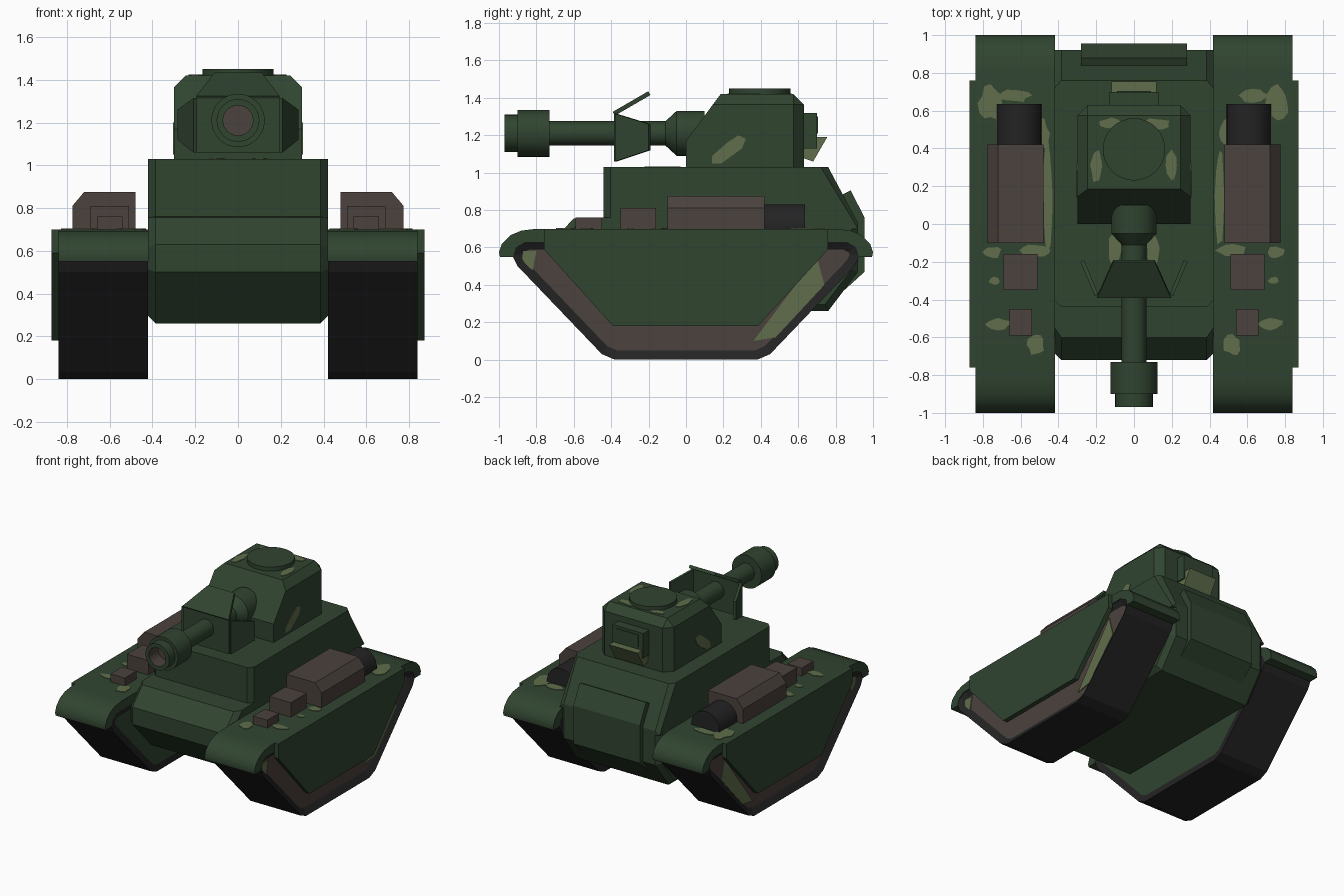
import bpy, bmesh, math, random
from mathutils import Vector

if "Cube" in bpy.data.objects:
    bpy.data.objects.remove(bpy.data.objects["Cube"])

random.seed(4)


def material(name, rgb):
    m = bpy.data.materials.new(name)
    m.diffuse_color = (*rgb, 1)
    m.use_nodes = True
    m.node_tree.nodes["Principled BSDF"].inputs["Base Color"].default_value = m.diffuse_color
    return m


GREEN = material("dark green", (0.030, 0.058, 0.030))
OLIVE = material("olive", (0.115, 0.155, 0.070))
BROWN = material("brown", (0.070, 0.054, 0.047))
BLACK = material("black", (0.018, 0.017, 0.018))


def finish(bm, name, mats, smooth=False):
    bmesh.ops.recalc_face_normals(bm, faces=bm.faces)
    me = bpy.data.meshes.new(name)
    bm.to_mesh(me)
    bm.free()
    for m in mats:
        me.materials.append(m)
    if smooth:
        me.shade_smooth()
        me.set_sharp_from_angle(angle=math.radians(35))
    ob = bpy.data.objects.new(name, me)
    bpy.context.collection.objects.link(ob)
    return ob


def extrude_points(pts, vec):
    bm = bmesh.new()
    face = bm.faces.new([bm.verts.new(p) for p in pts])
    ext = bmesh.ops.extrude_face_region(bm, geom=[face])["geom"]
    bmesh.ops.translate(bm, verts=[g for g in ext if isinstance(g, bmesh.types.BMVert)], vec=vec)
    bmesh.ops.recalc_face_normals(bm, faces=bm.faces)
    return bm


def prism(name, yz, x0, x1, mat, bevel=0, rule=None, smooth=False):
    """Side profile (y, z) extruded from x0 to x1, with chosen edges chamfered."""
    bm = extrude_points([(x0, y, z) for y, z in yz], (x1 - x0, 0, 0))
    if bevel:
        edges = [e for e in bm.edges if rule(e.verts[0].co, e.verts[1].co)]
        bmesh.ops.bevel(bm, geom=edges, offset=bevel, segments=1, affect='EDGES')
    return finish(bm, name, [mat], smooth)


def box(name, x0, x1, y0, y1, z0, z1, mat):
    return prism(name, [(y0, z0), (y1, z0), (y1, z1), (y0, z1)], x0, x1, mat)


def lathe(name, profile, centre, axis, mats, rule=None, n=32):
    """Spin (radius, position) pairs around the y or z axis."""
    bm = bmesh.new()
    rings = []
    for r, t in profile:
        ring = []
        for i in range(n):
            a = 2 * math.pi * i / n
            c, s = r * math.cos(a), r * math.sin(a)
            co = Vector((c, t, s)) if axis == 'y' else Vector((c, s, t))
            ring.append(bm.verts.new(co + Vector(centre)))
        rings.append(ring)
    for k in range(len(rings) - 1):
        for i in range(n):
            j = (i + 1) % n
            f = bm.faces.new((rings[k][i], rings[k][j], rings[k + 1][j], rings[k + 1][i]))
            f.material_index = rule(k) if rule else 0
    for k, ring in ((0, rings[0]), (len(rings) - 1, rings[-1])):
        bm.faces.new(ring).material_index = rule(k) if rule else 0
    return finish(bm, name, mats, True)


def blob(name, x, y, z, rx, ry):
    """Flat irregular camouflage patch lying on a level surface."""
    pts = []
    for i in range(12):
        a, k = i * math.pi / 6, random.uniform(0.8, 1.15)
        pts.append((x + rx * k * math.cos(a), y + ry * k * math.sin(a), z - 0.002))
    finish(extrude_points(pts, (0, 0, 0.006)), name, [OLIVE])


def side_edge(a, b):
    return abs(a.x - b.x) < 1e-4 and max(abs(a.z - b.z), abs(a.y - b.y)) > 1e-4


# Hull: lower tub and upper block with chamfered side edges
prism("lower_hull", [(-0.44, 0.76), (-0.60, 0.755), (-0.72, 0.63), (-0.72, 0.50), (-0.50, 0.26),
                     (0.76, 0.26), (0.92, 0.47), (0.92, 0.73), (0.904, 0.76)], -0.42, 0.42, GREEN,
      0.035, lambda a, b: side_edge(a, b) and min(a.z, b.z) < 0.75)
prism("upper_hull", [(-0.44, 0.70), (-0.44, 1.03), (0.76, 1.03), (0.92, 0.73), (0.92, 0.70)],
      -0.42, 0.42, GREEN, 0.035,
      lambda a, b: side_edge(a, b) and abs(a.z - b.z) > 0.1)
prism("rear_plate", [(0.83, 0.88), (0.88, 0.905), (0.955, 0.76), (0.955, 0.47), (0.80, 0.33),
                     (0.77, 0.36), (0.90, 0.49), (0.90, 0.74)], -0.28, 0.28, GREEN)

# Turret with chamfered roof and rear corners
prism("turret", [(0, 1.02), (0, 1.17), (0.185, 1.42), (0.63, 1.42), (0.63, 1.02)], -0.30, 0.30,
      GREEN, 0.055, lambda a, b: (min(a.z, b.z) > 1.41 and min(a.y, b.y) > 0.18
                                 and (side_edge(a, b) or a.y > 0.6)
                                 or (side_edge(a, b) and min(a.y, b.y) > 0.6)))
lathe("hatch", [(0.165, 1.40), (0.165, 1.45)], (0, 0.395, 0), 'z', [GREEN])
box("turret_rear_box", -0.13, 0.13, 0.62, 0.70, 1.13, 1.32, GREEN)
box("turret_rear_panel", -0.09, 0.09, 0.69, 0.705, 1.21, 1.30, GREEN)
prism("turret_rear_wedge", [(0.62, 1.19), (0.755, 1.19), (0.68, 1.06), (0.62, 1.08)],
      -0.12, 0.12, OLIVE)

# Gun: mantlet, barrel, muzzle brake and hollow bore
lathe("gun", [(0.12, 0.10), (0.12, -0.05), (0.065, -0.11), (0.065, -0.73), (0.125, -0.73),
              (0.125, -0.90), (0.10, -0.90), (0.10, -0.97), (0.07, -0.97), (0.07, -0.86)],
      (0, 0, 1.21), 'y', [GREEN, BROWN], lambda k: 1 if k >= 8 else 0)
box("gun_shield", -0.195, 0.195, -0.385, -0.365, 1.06, 1.325, GREEN)


def shield_wing(name, pts, vec):
    finish(extrude_points(pts, vec), name, [GREEN])


# Shield wings swept back from the top and both sides
shield_wing("shield_top_wing", [(-0.195, -0.38, 1.305), (0.195, -0.38, 1.305),
                                (0.11, -0.19, 1.415), (-0.11, -0.19, 1.415)], (0, -0.012, 0.02))
for s in (1, -1):
    shield_wing("shield_side_wing", [(s * 0.19, -0.37, 1.06), (s * 0.19, -0.37, 1.315),
                                     (s * 0.265, -0.19, 1.26), (s * 0.265, -0.19, 1.12)],
                (s * 0.018, -0.01, 0))

TRACK = [(-0.38, 0), (0.38, 0), (0.45, 0.03), (0.90, 0.50), (0.93, 0.56), (0.91, 0.61),
         (0.85, 0.64), (-0.85, 0.64), (-0.91, 0.61), (-0.93, 0.56), (-0.90, 0.50), (-0.45, 0.03)]
SKIRT = [(-0.76, 0.70), (-0.76, 0.59), (-0.39, 0.18), (0.385, 0.18), (0.76, 0.59), (0.76, 0.70)]
FENDER_END = [(0.80, 0.70), (0.88, 0.69), (0.94, 0.665), (0.985, 0.62), (1.0, 0.575), (0.995, 0.55),
              (0.925, 0.55), (0.91, 0.60), (0.86, 0.63)]
FENDER = FENDER_END + [(-y, z) for y, z in reversed(FENDER_END)]

for s in (1, -1):
    side = "right" if s > 0 else "left"

    # Track with recessed side panels
    bm = extrude_points([(s * 0.42, y, z) for y, z in TRACK], (s * 0.42, 0, 0))
    caps = [f for f in bm.faces if abs(f.normal.x) > 0.9]
    for f in caps:
        outer = abs(f.calc_center_median().x) > 0.6
        f.material_index = 0
        bmesh.ops.inset_region(bm, faces=[f], thickness=0.05, depth=-0.03 if outer else -0.005,
                               use_even_offset=True)
        f.material_index = 1 if outer else 2
    finish(bm, side + "_track", [BLACK, BROWN, GREEN])

    # Camouflage on the recessed panel
    prism(side + "_rear_panel_patch", [(0.36, 0.10), (0.48, 0.12), (0.74, 0.40), (0.70, 0.55)],
          s * 0.80, s * 0.816, OLIVE)
    prism(side + "_front_panel_patch", [(-0.88, 0.52), (-0.82, 0.48), (-0.80, 0.58), (-0.87, 0.58)],
          s * 0.80, s * 0.816, OLIVE)

    # Fender and side skirt
    prism(side + "_fender", FENDER, s * 0.418, s * 0.84, GREEN, smooth=True)
    prism(side + "_skirt", SKIRT, s * 0.835, s * 0.872, GREEN)

    # Stowage on the fender
    cross = [(0.48, 0.69), (0.775, 0.69), (0.775, 0.81), (0.72, 0.875), (0.48, 0.875)]
    bm = extrude_points([(s * x, -0.10, z) for x, z in cross], (0, 0.52, 0))
    for f in bm.faces:
        f.material_index = 1 if f.normal.x * s < -0.9 else 0
    finish(bm, side + "_long_box", [BROWN, OLIVE])
    lathe(side + "_exhaust", [(0.118, 0.41), (0.118, 0.635)], (s * 0.608, 0, 0.713), 'y', [BLACK])
    box(side + "_middle_box", s * 0.51, s * 0.69, -0.35, -0.16, 0.69, 0.81, BROWN)
    box(side + "_small_box", s * 0.54, s * 0.66, -0.59, -0.45, 0.69, 0.76, BROWN)

    # Camouflage patches on fender, hull and turret roof
    for x, y, rx, ry in [(0.455, 0.15, 0.025, 0.28), (0.76, 0.64, 0.06, 0.09),
                         (0.63, 0.68, 0.08, 0.035), (0.50, 0.48, 0.05, 0.08),
                         (0.52, -0.14, 0.08, 0.035), (0.75, -0.15, 0.05, 0.03),
                         (0.52, -0.64, 0.045, 0.055), (0.72, -0.53, 0.07, 0.03),
                         (0.74, -0.30, 0.03, 0.02)]:
        blob(side + "_fender_patch", s * x, y, 0.70, rx, ry)
    blob(side + "_hull_patch", s * 0.10, -0.13, 1.03, 0.035, 0.09)
    blob(side + "_roof_patch", s * 0.20, 0.31, 1.42, 0.03, 0.09)
    blob(side + "_roof_rear_patch", s * 0.12, 0.53, 1.42, 0.07, 0.03)
    prism(side + "_turret_patch", [(0.14, 1.05), (0.19, 1.05), (0.30, 1.13), (0.32, 1.18),
                                   (0.28, 1.20), (0.22, 1.16), (0.14, 1.09)],
          s * 0.297, s * 0.304, OLIVE)
